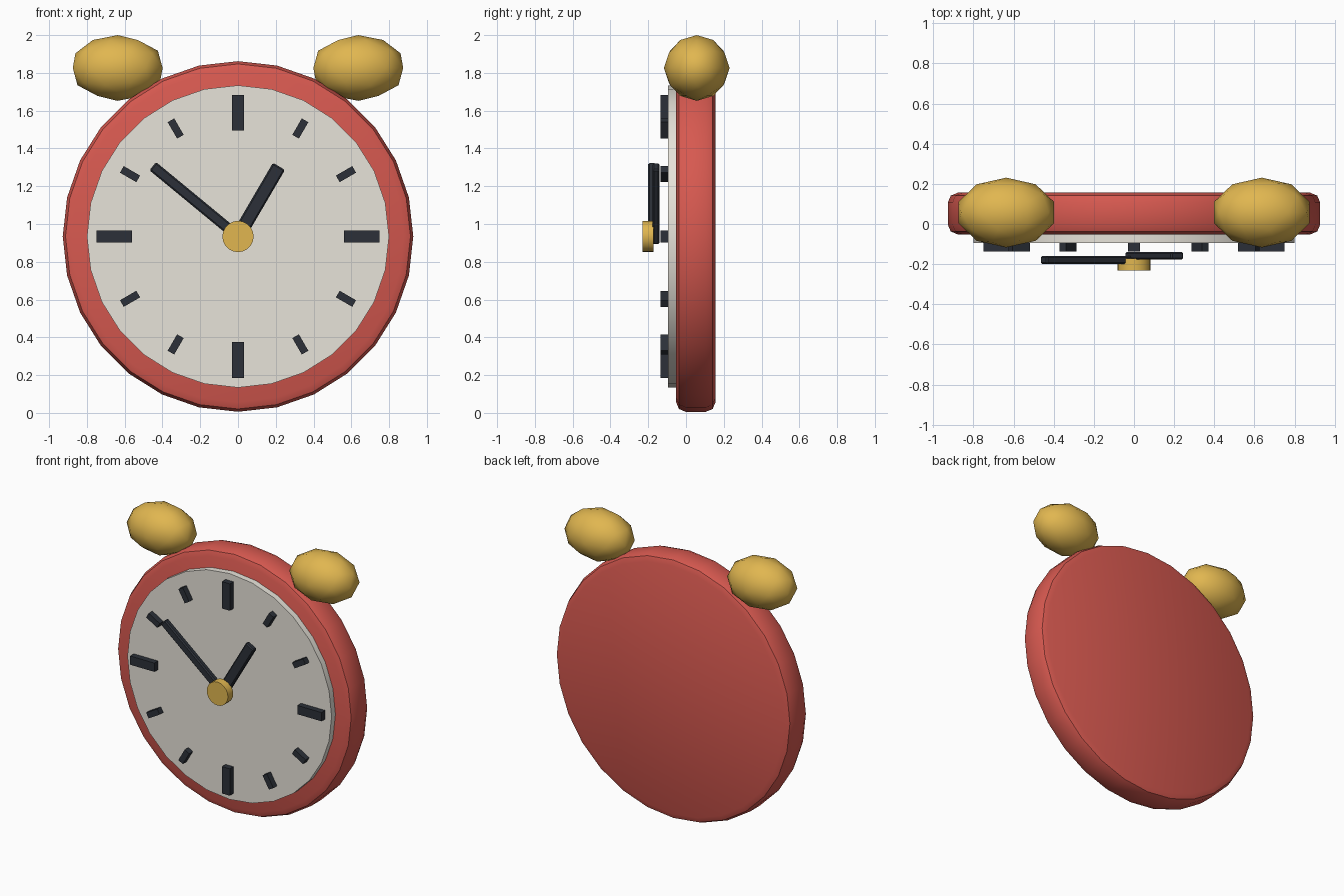
import bpy, math

if "Cube" in bpy.data.objects:
    bpy.data.objects.remove(bpy.data.objects["Cube"])

CZ = 0.934  # height of the dial centre


def material(name, rgb):
    m = bpy.data.materials.new(name)
    m.diffuse_color = (*rgb, 1)
    m.use_nodes = True
    m.node_tree.nodes["Principled BSDF"].inputs["Base Color"].default_value = m.diffuse_color
    return m


RED = material("red_paint", (0.68, 0.10, 0.08))
CREAM = material("cream", (0.80, 0.77, 0.70))
DARK = material("dark", (0.025, 0.03, 0.04))
BRASS = material("brass", (0.75, 0.47, 0.08))


def finish(name, mat, bevel=0, segments=1):
    o = bpy.context.object
    o.name = name
    o.data.materials.append(mat)
    bpy.ops.object.transform_apply(location=False, rotation=True, scale=True)
    if bevel:
        b = o.modifiers.new("bevel", 'BEVEL')
        b.width, b.segments = bevel, segments
        b.limit_method, b.angle_limit = 'ANGLE', math.radians(40)
        bpy.ops.object.modifier_apply(modifier="bevel")
    bpy.ops.object.shade_smooth_by_angle(angle=math.radians(30))
    return o


def disc(name, mat, r, y0, y1, sides, bevel=0, segments=1):
    """Cylinder lying along y between y0 and y1."""
    bpy.ops.mesh.primitive_cylinder_add(vertices=sides, radius=r, depth=y1 - y0,
                                        location=(0, (y0 + y1) / 2, CZ),
                                        rotation=(math.pi / 2, 0, 0))
    return finish(name, mat, bevel, segments)


def bar(name, mat, angle, r0, r1, width, y0, y1, bevel=0):
    """Radial bar on the dial; angle in degrees clockwise from twelve."""
    a, rc = math.radians(angle), (r0 + r1) / 2
    bpy.ops.mesh.primitive_cube_add(size=1, rotation=(0, a, 0), location=(
        math.sin(a) * rc, (y0 + y1) / 2, CZ + math.cos(a) * rc))
    bpy.context.object.scale = (width, y1 - y0, r1 - r0)
    return finish(name, mat, bevel)


# Case and dial
disc("case", RED, 0.928, -0.052, 0.156, 28, 0.05, 2)
disc("dial", CREAM, 0.80, -0.095, -0.04, 28)

# Hour marks, longer at the quarters
for i in range(12):
    if i % 3 == 0:
        bar(f"quarter_mark_{i}", DARK, i * 30, 0.56, 0.75, 0.062, -0.136, -0.09)
    else:
        bar(f"hour_mark_{i}", DARK, i * 30, 0.61, 0.71, 0.04, -0.136, -0.09)

# Hands and centre cap
bar("hour_hand", DARK, 30.3, -0.03, 0.43, 0.074, -0.177, -0.139, 0.008)
bar("minute_hand", DARK, -50.5, -0.03, 0.585, 0.056, -0.20, -0.16, 0.008)
disc("centre_cap", BRASS, 0.083, -0.231, -0.172, 20)

# Pair of mirrored faceted bells
for side, label in ((-1, "left"), (1, "right")):
    bpy.ops.mesh.primitive_ico_sphere_add(
        subdivisions=2, radius=1, location=(side * 0.637, 0.057, 1.826),
        rotation=(0, 0, 0 if side > 0 else math.pi))
    bpy.context.object.scale = (0.25, 0.174, 0.174)
    finish(f"{label}_bell", BRASS)
